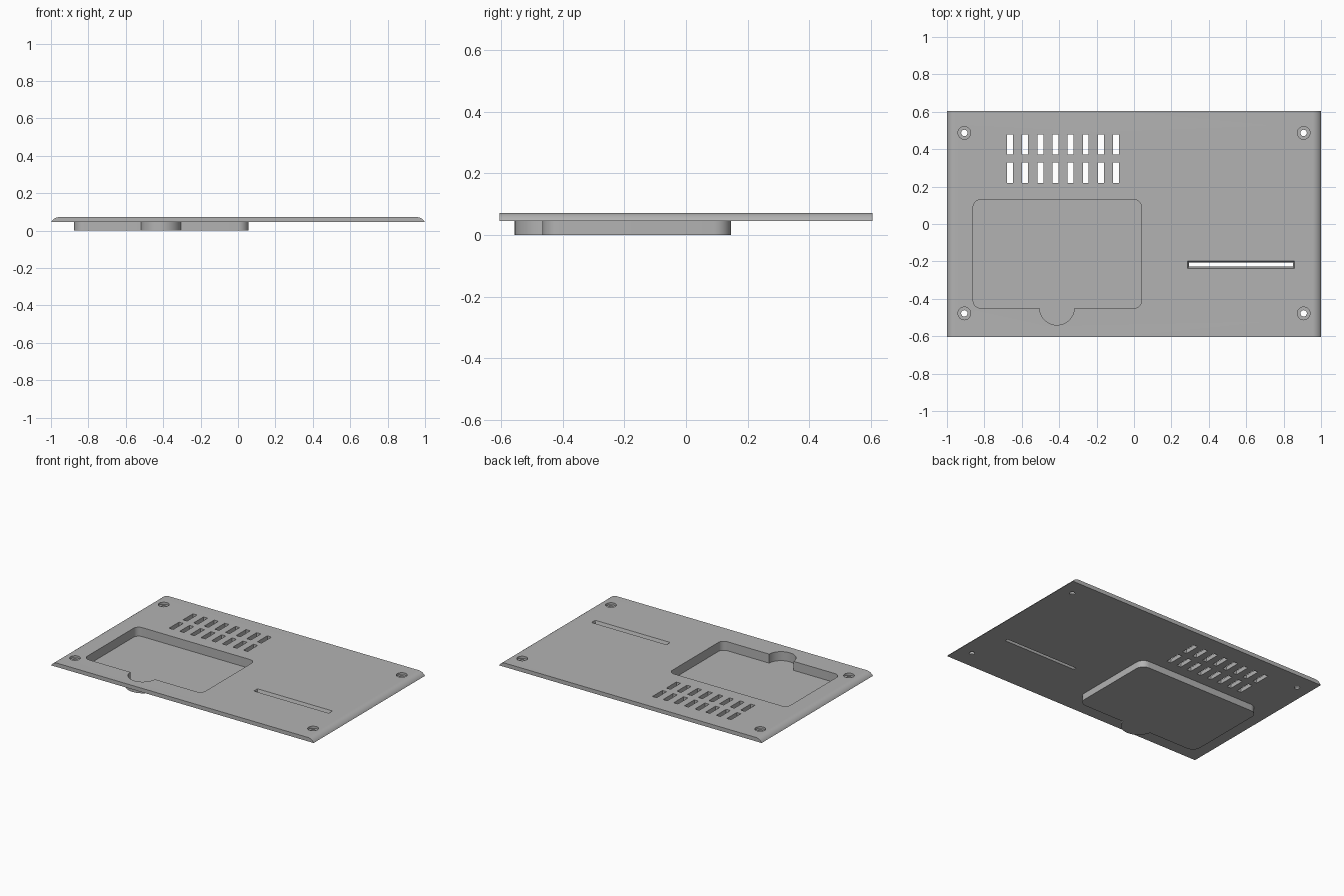
import bpy, bmesh, math

cube = bpy.data.objects.get("Cube")
if cube:
    bpy.data.objects.remove(cube, do_unlink=True)

TOP, UNDER, HALF_Y = 0.072, 0.045, 0.605

grey = bpy.data.materials.new("grey plastic")
grey.use_nodes = True
colour = (0.45, 0.45, 0.45, 1)
grey.diffuse_color = colour
grey.node_tree.nodes["Principled BSDF"].inputs["Base Color"].default_value = colour


def make_object(name, bm):
    bmesh.ops.recalc_face_normals(bm, faces=bm.faces[:])
    mesh = bpy.data.meshes.new(name)
    bm.to_mesh(mesh)
    bm.free()
    mesh.materials.append(grey)
    ob = bpy.data.objects.new(name, mesh)
    bpy.context.collection.objects.link(ob)
    return ob


def loft(bm, rings):
    """Skin a list of equal-length rings and cap both ends."""
    rows = [[bm.verts.new(p) for p in ring] for ring in rings]
    for a, b in zip(rows, rows[1:]):
        for i in range(len(a)):
            j = (i + 1) % len(a)
            bm.faces.new((a[i], a[j], b[j], b[i]))
    bm.faces.new(rows[0])
    bm.faces.new(rows[-1])


def arc(cx, cy, r, start, end, n):
    angles = [math.radians(start + (end - start) * i / n) for i in range(n + 1)]
    return [(cx + r * math.cos(a), cy + r * math.sin(a)) for a in angles]


def rect(cx, cy, hx, hy, z):
    return [(cx + sx * hx, cy + sy * hy, z)
            for sx, sy in ((-1, -1), (1, -1), (1, 1), (-1, 1))]


def pocket(offset, z0, z1):
    """Rounded rectangle with a half-round thumb notch on its front side."""
    x0, x1, y0, y1 = -0.86 - offset, 0.04 + offset, -0.45 - offset, 0.13 + offset
    r, nr, nx, ny = 0.04 + offset, 0.093 + offset, -0.412, -0.447
    dip = math.degrees(math.asin((ny - y0) / nr))
    pts = arc(nx, ny, nr, 180 + dip, 360 - dip, 24)
    for cx, cy, a in ((x1 - r, y0 + r, -90), (x1 - r, y1 - r, 0),
                      (x0 + r, y1 - r, 90), (x0 + r, y0 + r, 180)):
        pts += arc(cx, cy, r, a, a + 90, 8)
    bm = bmesh.new()
    loft(bm, [[(x, y, z) for x, y in pts] for z in (z0, z1)])
    return bm


def apply_boolean(target, other, operation):
    mod = target.modifiers.new(operation, 'BOOLEAN')
    mod.operation, mod.object, mod.solver = operation, other, 'EXACT'
    bpy.context.view_layer.update()
    graph = bpy.context.evaluated_depsgraph_get()
    mesh = bpy.data.meshes.new_from_object(target.evaluated_get(graph))
    target.modifiers.clear()
    target.data = mesh
    bpy.data.objects.remove(other, do_unlink=True)


# Plate with rounded-over left and right ends
R = 0.051
right_end = arc(1 - 0.045, TOP - R, R, 28, 90, 8)
profile = right_end + [(-x, z) for x, z in reversed(right_end)]
profile[0], profile[-1] = (1, UNDER), (-1, UNDER)
bm = bmesh.new()
loft(bm, [[(x, y, z) for x, z in profile] for y in (-HALF_Y, HALF_Y)])
cover = make_object("bottom_cover", bm)

# Sunken tray below the plate
apply_boolean(cover, make_object("tray_shell", pocket(0.016, 0, 0.06)), 'UNION')
apply_boolean(cover, make_object("tray_cutter", pocket(0, 0.01, 0.1)), 'DIFFERENCE')

# Vents, tapered slot and counterbored screw holes
bm = bmesh.new()
for i in range(8):
    for y in (0.425, 0.274):
        loft(bm, [rect(-0.663 + 0.081 * i, y, 0.016, 0.054, z) for z in (0.02, 0.1)])
loft(bm, [rect(0.572, -0.217, 0.286 - t, 0.02 - t, z)
          for z, t in ((0.02, 0.016), (UNDER, 0.009), (TOP, 0), (0.1, 0))])
for x in (-0.907, 0.907):
    for y in (-0.478, 0.487):
        steps = ((0.017, 0.02), (0.017, 0.057), (0.034, 0.057), (0.034, 0.1))
        loft(bm, [[(px, py, z) for px, py in arc(x, y, r, 0, 348.75, 31)]
                  for r, z in steps])
apply_boolean(cover, make_object("opening_cutter", bm), 'DIFFERENCE')

# Smooth curves, sharp edges
bpy.ops.object.select_all(action='DESELECT')
cover.select_set(True)
bpy.context.view_layer.objects.active = cover
bpy.ops.object.shade_smooth_by_angle(angle=math.radians(25))
